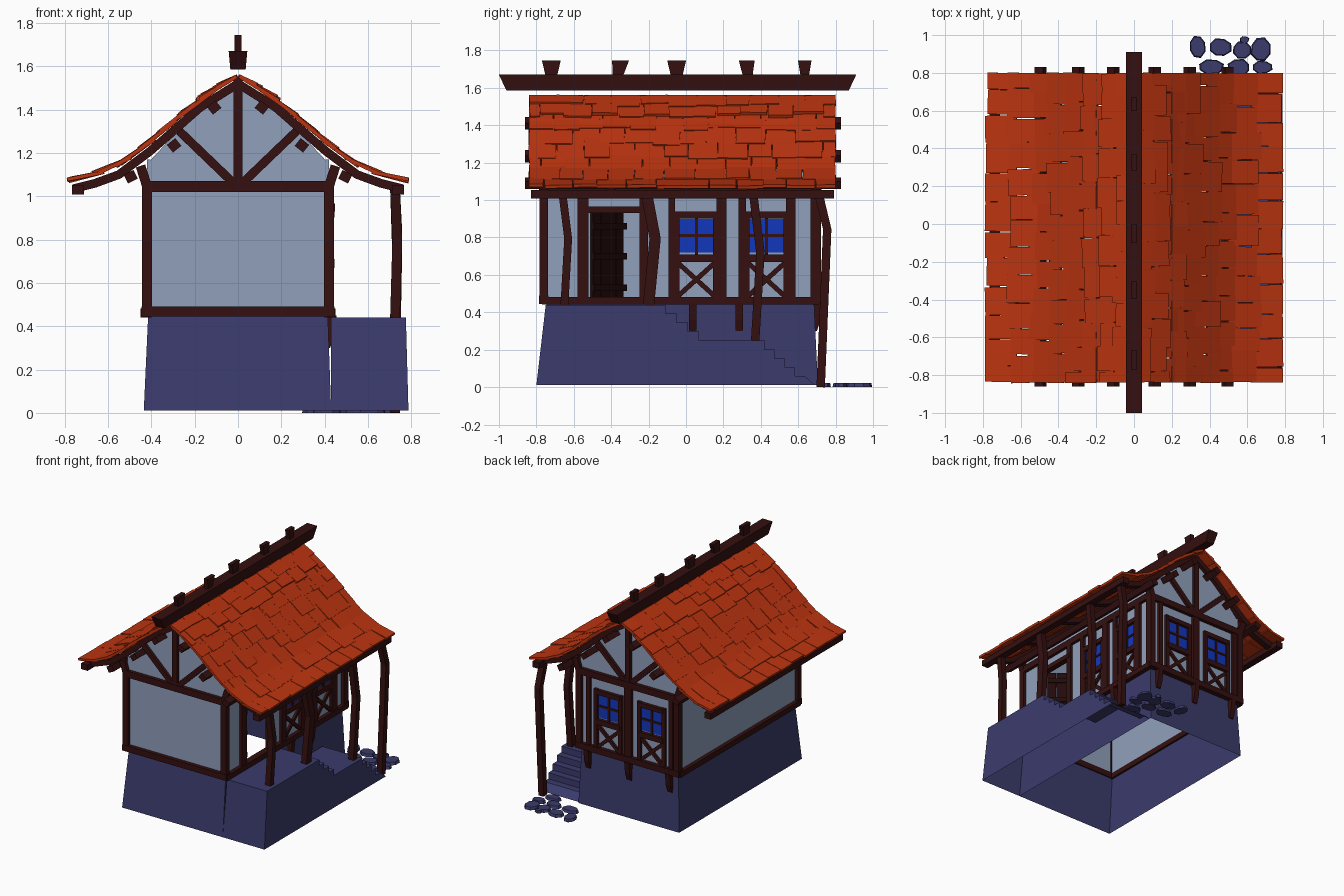
import bpy, bmesh, math, random
from mathutils import Vector

random.seed(4)
cube = bpy.data.objects.get("Cube")
if cube:
    bpy.data.objects.remove(cube)


def material(name, rgb):
    m = bpy.data.materials.new(name)
    m.use_nodes = True
    m.diffuse_color = (*rgb, 1)
    m.node_tree.nodes["Principled BSDF"].inputs["Base Color"].default_value = (*rgb, 1)
    return m


WOOD = material("dark timber", (0.035, 0.005, 0.005))
DOOR = material("door brown", (0.016, 0.003, 0.003))
TILE = material("orange tile", (0.5, 0.034, 0.005))
WALL = material("pale plaster", (0.28, 0.35, 0.5))
STONE = material("blue stone", (0.043, 0.043, 0.15))
GLASS = material("blue glass", (0.006, 0.038, 0.5))
parts = {}


def part(name, mat):
    return parts.setdefault(name, (bmesh.new(), mat))[0]


def sweep(bm, points, w, d, n):
    """Rectangular bar along points; d is its size along n, w across."""
    pts = [Vector(p) for p in points]
    rings = []
    for i, p in enumerate(pts):
        t = (pts[min(i + 1, len(pts) - 1)] - pts[max(i - 1, 0)]).normalized()
        a = Vector(n) - t * t.dot(Vector(n))
        a.normalize()
        b = a.cross(t)
        rings.append([bm.verts.new(p + b * w * s / 2 + a * d * r / 2)
                      for s, r in ((1, 1), (-1, 1), (-1, -1), (1, -1))])
    for u, v in zip(rings, rings[1:]):
        for k in range(4):
            bm.faces.new((u[k], u[k - 1], v[k - 1], v[k]))
    bm.faces.new(rings[0])
    bm.faces.new(rings[-1])


def plate(bm, points, push, keep_first=True):
    """Polygon extruded by a vector."""
    a = [bm.verts.new(p) for p in points]
    b = [bm.verts.new(Vector(p) + Vector(push)) for p in points]
    bm.faces.new(a)
    bm.faces.new(b)
    for k in range(len(a)):
        if k or keep_first:
            bm.faces.new((a[k - 1], a[k], b[k], b[k - 1]))
    return a, b


# Wall planes: map (along, height, outward offset) to space
def porch_side(u, z, o=0.0):
    return Vector((0.42 + o, u, z))


def blank_side(u, z, o=0.0):
    return Vector((-0.42 - o, u, z))


def front(u, z, o=0.0):
    return Vector((u, -0.755 - o, z))


def back(u, z, o=0.0):
    return Vector((u, 0.695 + o, z))


def timber(name, face, a, b, w, d=0.035, o=0.005, mat=WOOD):
    n = face(0, 0, 1) - face(0, 0, 0)
    sweep(part(name, mat), [face(*a, o), face(*b, o)], w, d, n)


def panel(name, face, pts):
    n = face(0, 0, 1) - face(0, 0, 0)
    plate(part(name, WALL), [face(*p) for p in pts], n * -0.015)


def rect(u0, u1, z0, z1):
    return [(u0, z0), (u1, z0), (u1, z1), (u0, z1)]


def window(face, u, half=0.105):
    timber("window_panes", face, (u, 0.72), (u, 0.9), half * 2, 0.006, 0.004, GLASS)
    for s in (-1, 1):
        timber("window_frames", face, (u + s * half, 0.48), (u + s * half, 0.94), 0.03)
        timber("window_braces", face, (u - s * half, 0.48), (u + s * half, 0.67), 0.026, 0.022)
    for z, w in ((0.69, 0.04), (0.92, 0.035)):
        timber("window_frames", face, (u - half, z), (u + half, z), w, 0.042)
    timber("window_bars", face, (u, 0.7), (u, 0.92), 0.016, 0.018)
    timber("window_bars", face, (u - half, 0.81), (u + half, 0.81), 0.016, 0.018)


# Stone base, open above and below
bm = part("stone_base", STONE)
low = [(-.435, -.8, .01), (.43, -.8, .01), (.43, .705, .01), (-.435, .705, .01)]
top = [(-.415, -.745, .445), (.415, -.745, .445), (.415, .685, .445), (-.415, .685, .445)]
lo, hi = [[bm.verts.new(p) for p in ring] for ring in (low, top)]
for k in range(4):
    bm.faces.new((lo[k - 1], lo[k], hi[k], hi[k - 1]))

# Porch with two flights of steps
outline = [(.69, .01), (-.8, .01), (-.75, .44)]
for y0, y1, z0, z1, count in ((-.11, .13, .44, .25, 4), (.42, .69, .25, .01, 5)):
    for i in range(count):
        y = y0 + (y1 - y0) * i / count
        outline += [(y, z0 + (z1 - z0) * i / count), (y, z0 + (z1 - z0) * (i + 1) / count)]
bm = part("porch_steps", STONE)
inner, outer = plate(bm, [(.43, y, z) for y, z in outline[:-1]], (.345, 0, 0))
for v in outer:
    v.co.x += 0.012 * (v.co.z < 0.02)
bmesh.ops.delete(bm, geom=[f for f in bm.faces if all(v.co.z < 0.02 for v in f.verts)],
                 context="FACES_ONLY")

# Paving stones at the foot of the steps
for x, y, a, b in ((.335, .94, .045, .06), (.455, .935, .06, .05), (.57, .92, .05, .045),
                   (.585, .975, .025, .02), (.67, .925, .052, .062), (.41, .83, .07, .042),
                   (.555, .83, .062, .045), (.68, .83, .055, .035), (.62, .74, .06, .04)):
    ring = []
    for k in range(8):
        t = k * math.tau / 8 + 0.39
        r = random.uniform(0.92, 1.12)
        ring.append((x + a * r * math.cos(t), min(1, y + b * r * math.sin(t)), 0))
    _, cap = plate(part("paving_stones", STONE), ring, (0, 0, 0.022))
    for v in cap:
        v.co.x += (x - v.co.x) * 0.12
        v.co.y += (y - v.co.y) * 0.12

# Plaster walls, with a doorway on the porch side
gable = [(-.42, .45), (.42, .45), (.42, 1.15), (.25, 1.33), (0, 1.53), (-.25, 1.33), (-.42, 1.15)]
panel("front_wall", front, gable)
panel("back_wall", back, gable)
panel("right_wall", blank_side, rect(-.755, .695, .45, 1.17))
for r in (rect(-.755, -.51, .45, 1.17), rect(-.51, -.24, .95, 1.17), rect(-.24, .695, .45, 1.17)):
    panel("left_wall", porch_side, r)

# Timber frame shared by all sides
for face in (front, back):
    timber("sills", face, (-.445, .468), (.445, .468), .046, .05)
    timber("tie_beams", face, (-.44, 1.045), (.44, 1.045), .05, .045)
    timber("king_posts", face, (0, 1.05), (0, 1.55), .042, .04)
    for s in (-1, 1):
        timber("gable_braces", face, (s * .02, 1.06), (s * .27, 1.3), .04)
        timber("corner_posts", face, (s * .42, .45), (s * .42, 1.06), .046, .045)
        timber("corner_posts", face, (s * .415, 1.03), (s * .45, 1.14), .045, .045)
for face in (porch_side, blank_side):
    timber("wall_plates", face, (-.77, 1.06), (.71, 1.06), .05)
    timber("sills", face, (-.77, .462), (.71, .462), .042, .05)

# Porch side timbers and windows
for y, w in ((-.55, .06), (-.225, .045), (-.075, .035), (.19, .055), (.3, .04), (.56, .05), (.685, .04)):
    timber("wall_posts", porch_side, (y, .45), (y, 1.06), w)
timber("door_lintel", porch_side, (-.53, .948), (-.22, .948), .035, .045)
window(porch_side, .055)
window(porch_side, .43)

# Back timbers and windows
for x, w in ((0, .06), (.34, .035), (-.37, .035)):
    timber("wall_posts", back, (x, .45), (x, 1.05), w)
window(back, .17)
window(back, -.2)

# Brackets under the overhanging frame
for face, spots in ((back, (-.35, 0, .35)), (porch_side, (.035, .285))):
    for u in spots:
        n = face(0, 0, 1) - face(0, 0, 0)
        side = Vector((n.y, n.x, 0)) * 0.02
        pts = [face(u, z, o) - side for z, o in ((.45, -.02), (.45, .035), (.36, .025), (.3, .005), (.3, -.02))]
        plate(part("brackets", WOOD), pts, side * 2)

# Door standing open inward, made of planks with cross battens
hinge, swing = Vector((.41, -.505, 0)), Vector((-.2, .165, 0))
normal = Vector((.165, .2, 0)).normalized()
for k in range(4):
    p = hinge + swing * (k + .5) / 4
    sweep(part("door_planks", DOOR), [p + Vector((0, 0, z)) for z in (.455, .93)], .062, .02, normal)
for z in (.53, .7, .86):
    ends = [hinge + swing * t + normal * .014 + Vector((0, 0, z)) for t in (0, 1.05)]
    sweep(part("door_battens", DOOR), ends, .035, .014, normal)

# Crooked porch posts
for y, z0, bend, w in ((-.65, .44, .02, .042), (-.2, .44, .035, .06), (.37, .25, .028, .045), (.72, 0, .035, .045)):
    mid = z0 + (1.03 - z0) * (.82 if z0 < .1 else .6)
    path = [(.725, y, z0), (.735, y + bend, mid), (.725, y - .01, 1.03)]
    sweep(part("porch_posts", WOOD), path, w, .045, (1, 0, 0))

# Roof curve
curve = [(0, 1.555), (.175, 1.445), (.34, 1.3), (.41, 1.24), (.55, 1.135), (.66, 1.095), (.79, 1.06)]


def roof_z(x):
    for (x0, z0), (x1, z1) in zip(curve, curve[1:]):
        if x <= x1:
            return z0 + (z1 - z0) * (x - x0) / (x1 - x0)
    return curve[-1][1]


for s in (-1, 1):
    # Rafters, purlins and eave beams
    for y in (-.76, -.4, 0, .35, .7):
        path = [(s * x, y, z - .035) for x, z in curve[:-1]] + [(s * .76, y, 1.035)]
        sweep(part("rafters", WOOD), path, .05, .04, (s * .5, 0, 1))
    for x, z, n in ((.11, 1.41, .8), (.295, 1.235, .8), (.495, 1.09, .5)):
        sweep(part("purlins", WOOD), [(s * x, -.86, z), (s * x, .83, z)], .05, .045, (s * n, 0, 1))
    sweep(part("eave_beams", WOOD), [(s * .738, -.83, 1.03), (s * .738, .79, 1.03)], .055, .045, (0, 0, 1))
    # Overlapping tile rows
    for row, x1 in enumerate((.1, .18, .27, .36, .45, .55, .66, .785)):
        y = -.84
        shift = .075 * (row % 2)
        while y < .78:
            end = min(.8, y + random.uniform(.125, .165) - shift)
            shift = 0
            if end > .74:
                end = .8
            xe = min(.787, x1 + random.uniform(-.014, .014))
            xs = max(.005, x1 - .165)
            lift = random.uniform(.006, .018)
            mid = (y + end) / 2
            path = [(s * xs, mid, roof_z(xs) + .002),
                    (s * xe, mid + random.uniform(-.005, .005), roof_z(xe) + lift)]
            sweep(part("roof_tiles", TILE), path, end - y - .003, .017, (s * .6, 0, 1))
            y = end

# Ridge beam with pegs on top
ridge = [(-1, 1.67), (.91, 1.67), (.87, 1.585), (-.96, 1.585)]
a, b = plate(part("ridge_beam", WOOD), [(-.043, y, z) for y, z in ridge], (.086, 0, 0))
for v in a + b:
    v.co.x *= 0.82 if v.co.z < 1.6 else 1
for y, w, lean in ((-.72, .05, 0), (-.365, .045, .015), (-.05, .05, 0), (.33, .042, -.005), (.635, .036, 0)):
    peg = [(-.016, y - w + lean, 1.745), (-.016, y + w + lean, 1.745),
           (-.016, y + w * .6, 1.66), (-.016, y - w * .6, 1.66)]
    plate(part("ridge_pegs", WOOD), peg, (.032, 0, 0))

# Turn every part into an object
for name, (bm, mat) in parts.items():
    bmesh.ops.recalc_face_normals(bm, faces=bm.faces)
    mesh = bpy.data.meshes.new(name)
    bm.to_mesh(mesh)
    bm.free()
    mesh.materials.append(mat)
    bpy.context.scene.collection.objects.link(bpy.data.objects.new(name, mesh))
